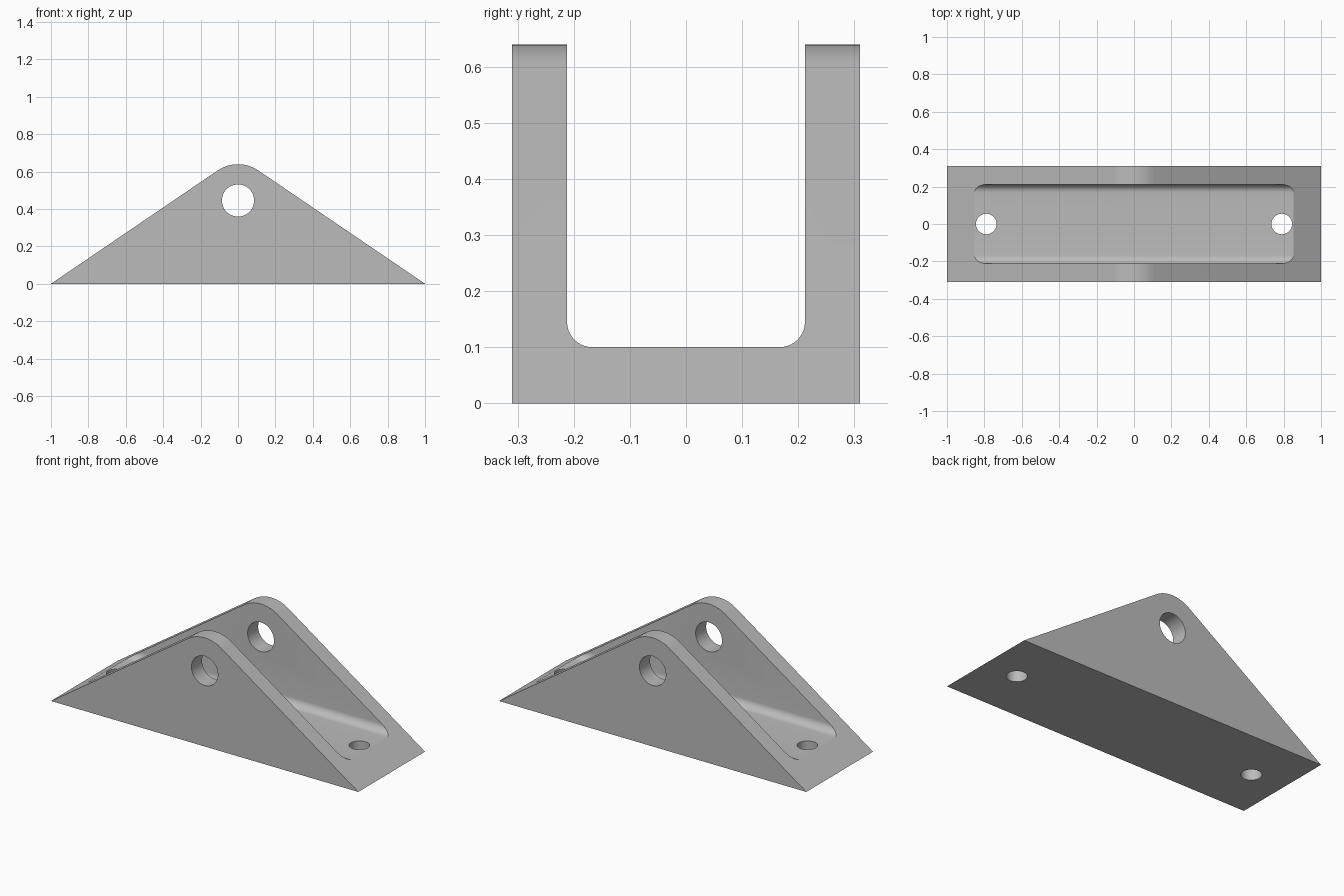
import bpy
import bmesh
from math import sin, cos, tan, pi, radians
from mathutils import Matrix, Vector

if "Cube" in bpy.data.objects:
    bpy.data.objects.remove(bpy.data.objects["Cube"], do_unlink=True)

HALF_WIDTH = 0.31
INNER = 0.212
FLOOR = 0.1
FILLET = 0.045
PIN_Z = 0.445
SLOPE = radians(34.2)
TIP_RADIUS = sin(SLOPE) - PIN_Z * cos(SLOPE)

grey = bpy.data.materials.new("light grey")
grey.use_nodes = True
colour = (0.5, 0.5, 0.5, 1)
grey.diffuse_color = colour
grey.node_tree.nodes["Principled BSDF"].inputs["Base Color"].default_value = colour


def arc(u, v, r, start, end, steps):
    """Points on an arc in a profile plane."""
    angles = [start + (end - start) * i / steps for i in range(steps + 1)]
    return [(u + r * cos(a), v + r * sin(a)) for a in angles]


def prism(name, points, to_3d, sweep):
    """Extrude a closed profile along the sweep vector."""
    bm = bmesh.new()
    face = bm.faces.new([bm.verts.new(to_3d(u, v)) for u, v in points])
    result = bmesh.ops.extrude_face_region(bm, geom=[face])
    moved = [g for g in result["geom"] if isinstance(g, bmesh.types.BMVert)]
    bmesh.ops.translate(bm, verts=moved, vec=Vector(sweep))
    bmesh.ops.recalc_face_normals(bm, faces=bm.faces)
    return finish(bm, name)


def cylinder(name, radius, depth, matrix):
    bm = bmesh.new()
    bmesh.ops.create_cone(bm, cap_ends=True, segments=48, radius1=radius,
                          radius2=radius, depth=depth, matrix=matrix)
    return finish(bm, name)


def finish(bm, name):
    mesh = bpy.data.meshes.new(name)
    bm.to_mesh(mesh)
    bm.free()
    mesh.materials.append(grey)
    obj = bpy.data.objects.new(name, mesh)
    bpy.context.collection.objects.link(obj)
    return obj


# Triangular body with a rounded peak
side = [(-1, 0), (1, 0)]
side += arc(0, PIN_Z, TIP_RADIUS, pi / 2 - SLOPE, pi / 2 + SLOPE, 24)
bracket = prism("clevis_bracket", side, lambda x, z: (x, -HALF_WIDTH, z),
                (0, 2 * HALF_WIDTH, 0))

# Channel between the two ears, with filleted lower corners
channel = [(INNER, 1), (-INNER, 1)]
channel += arc(-INNER + FILLET, FLOOR + FILLET, FILLET, pi, 1.5 * pi, 10)
channel += arc(INNER - FILLET, FLOOR + FILLET, FILLET, 1.5 * pi, 2 * pi, 10)
cutters = [prism("channel_cutter", channel, lambda y, z: (-1.2, y, z), (2.4, 0, 0))]

# Pin hole through both ears
cutters.append(cylinder("pin_hole_cutter", 0.086, 1, Matrix.Translation((0, 0, PIN_Z))
                        @ Matrix.Rotation(pi / 2, 4, "X")))

# Mounting holes in the base
for label, x in (("right", -0.79), ("left", 0.79)):
    cutters.append(cylinder(label + "_bolt_hole_cutter", 0.055, 1,
                            Matrix.Translation((x, 0, 0))))

bpy.ops.object.select_all(action="DESELECT")
bpy.context.view_layer.objects.active = bracket
bracket.select_set(True)
for cutter in cutters:
    cutter.hide_render = True
    cut = bracket.modifiers.new(cutter.name, "BOOLEAN")
    cut.operation = "DIFFERENCE"
    cut.solver = "EXACT"
    cut.object = cutter
    bpy.ops.object.modifier_apply(modifier=cut.name)
    bpy.data.objects.remove(cutter, do_unlink=True)

bpy.ops.object.shade_smooth_by_angle(angle=radians(25))
